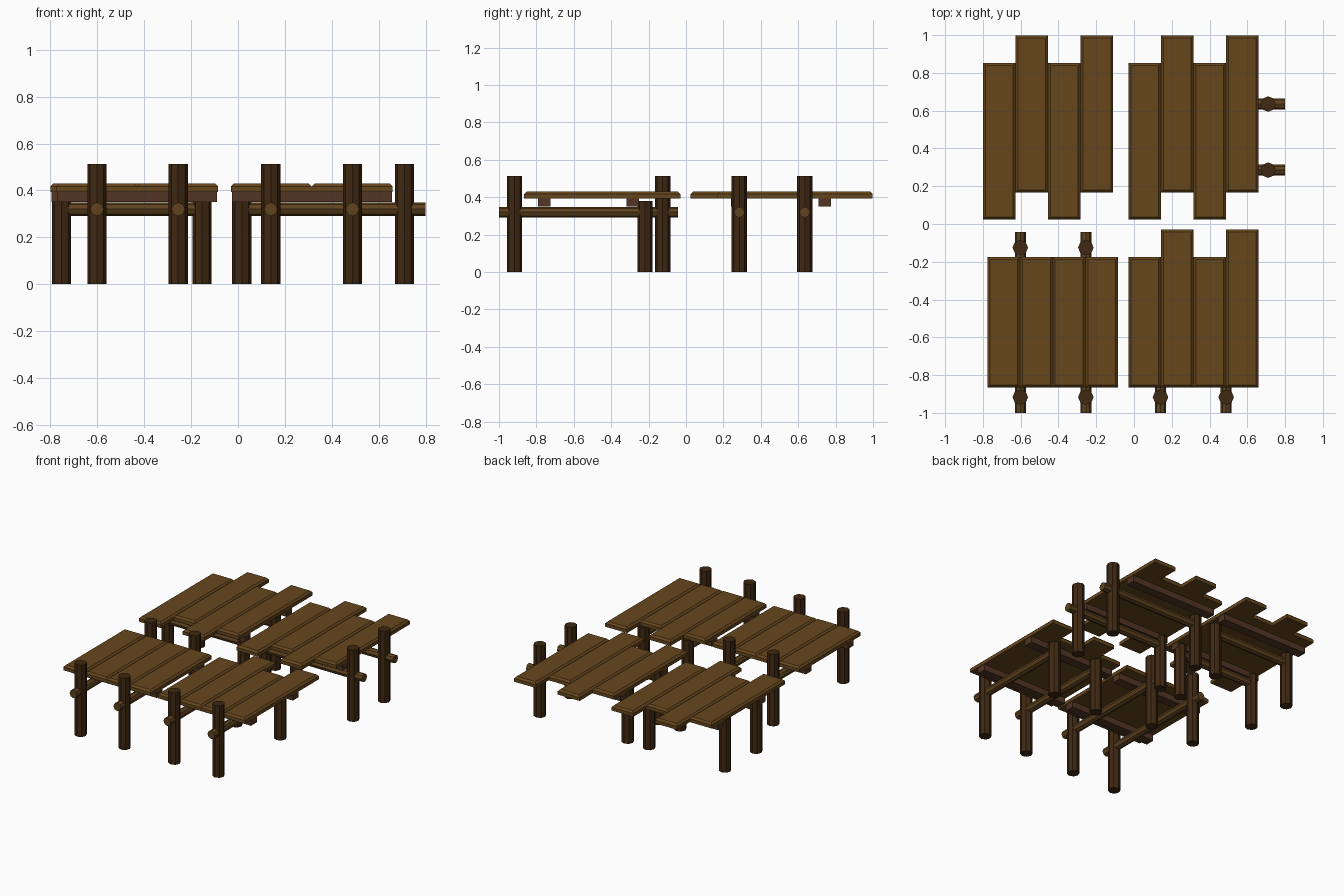
import bpy, bmesh, math
from mathutils import Matrix, Vector

if "Cube" in bpy.data.objects:
    bpy.data.objects.remove(bpy.data.objects["Cube"])


def material(name, rgb):
    m = bpy.data.materials.new(name)
    m.diffuse_color = (*rgb, 1)
    m.use_nodes = True
    m.node_tree.nodes["Principled BSDF"].inputs["Base Color"].default_value = m.diffuse_color
    return m


PLANK = material("plank_wood", (0.135, 0.062, 0.012))
RAIL = material("rail_wood", (0.115, 0.055, 0.013))
POST = material("post_wood", (0.05, 0.021, 0.006))
BEAM = material("beam_wood", (0.085, 0.035, 0.018))


def finish(bm, name, mat):
    mesh = bpy.data.meshes.new(name)
    bmesh.ops.recalc_face_normals(bm, faces=bm.faces)
    bm.to_mesh(mesh)
    bm.free()
    mesh.materials.append(mat)
    ob = bpy.data.objects.new(name, mesh)
    bpy.context.collection.objects.link(ob)


def box(name, lo, hi, mat, chamfer=0):
    bm = bmesh.new()
    bmesh.ops.create_cube(bm, size=1)
    for v in bm.verts:
        v.co = Vector([lo[i] if v.co[i] < 0 else hi[i] for i in range(3)])
        # chamfered top rim
    if chamfer:
        top = [f for f in bm.faces if all(v.co.z > hi[2] - 1e-5 for v in f.verts)]
        bmesh.ops.bevel(bm, geom=list(top[0].edges), offset=chamfer, segments=1,
                        affect='EDGES', profile=0.5)
    finish(bm, name, mat)


def rod(name, a, b, r, mat):
    a, b = Vector(a), Vector(b)
    d = b - a
    bm = bmesh.new()
    rot = d.to_track_quat('Z', 'Y').to_matrix().to_4x4()
    bmesh.ops.create_cone(bm, cap_ends=True, segments=8, radius1=r, radius2=r,
                          depth=d.length, matrix=Matrix.Translation((a + b) / 2) @ rot)
    finish(bm, name, mat)


PITCH = 0.1725
TALL, SHORT = 0.513, 0.38
RAIL_Z = 0.32


def deck(name, x0, spans, beams):
    # planks side by side, carried by two cross beams
    for i, (y0, y1) in enumerate(spans):
        x = x0 + i * PITCH
        box(f"{name}_plank_{i + 1}", (x, y0, 0.393), (x + PITCH, y1, 0.43), PLANK, 0.013)
    for i, y in enumerate(beams):
        box(f"{name}_beam_{i + 1}", (x0 + 0.004, y - 0.033, 0.35),
            (x0 + 4 * PITCH - 0.004, y + 0.033, 0.394), BEAM)


def trestle(name, axis, across, posts, rail):
    # posts in a row joined by a horizontal round rail
    def pt(t, z):
        return (t, across, z) if axis == 'x' else (across, t, z)
    for i, (t, h) in enumerate(posts):
        rod(f"{name}_post_{i + 1}", pt(t, 0), pt(t, h), 0.041, POST)
    rod(f"{name}_rail", pt(rail[0], RAIL_Z), pt(rail[1], RAIL_Z), 0.029, RAIL)


# plank end positions
near, far = (0.025, 0.853), (0.167, 0.998)
flush, long_ = (-0.865, -0.175), (-0.865, -0.03)

deck("back_left_deck", -0.80, [near, far] * 2, (0.273, 0.742))
deck("back_right_deck", -0.03, [near, far] * 2, (0.273, 0.742))
deck("front_left_deck", -0.775, [flush] * 4, (-0.758, -0.285))
deck("front_right_deck", -0.03, [flush, long_] * 2, (-0.758, -0.285))

# supports of the two back sections run along x
for i, y in enumerate((0.285, 0.635)):
    trestle(f"back_left_trestle_{i + 1}", 'x', y, [(-0.753, SHORT), (-0.153, SHORT)],
            (-0.753, -0.153))
    trestle(f"back_right_trestle_{i + 1}", 'x', y, [(0.016, SHORT), (0.71, TALL)],
            (0.016, 0.80))

# supports of the two front sections run along y
for i, x in enumerate((-0.602, -0.255)):
    trestle(f"front_left_trestle_{i + 1}", 'y', x, [(-0.917, TALL), (-0.125, TALL)],
            (-1.0, -0.042))
for i, x in enumerate((0.14, 0.488)):
    trestle(f"front_right_trestle_{i + 1}", 'y', x, [(-0.917, TALL), (-0.219, SHORT)],
            (-1.0, -0.219))
